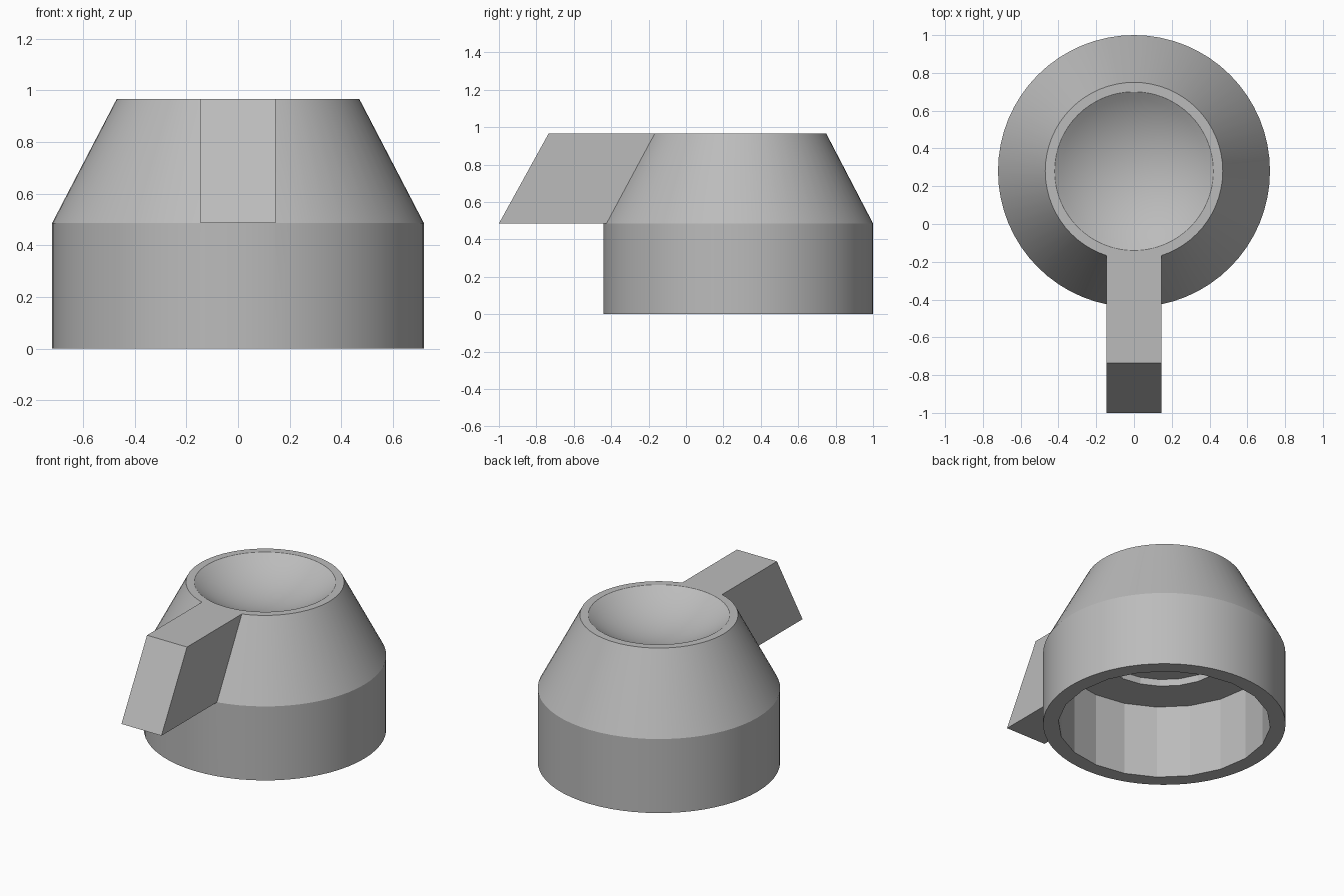
import bpy, bmesh, math
from mathutils import Matrix

cube = bpy.data.objects.get("Cube")
if cube:
    bpy.data.objects.remove(cube, do_unlink=True)

CENTRE_Y = 0.28
RADIUS, TOP_RADIUS, DISH_RADIUS = 0.72, 0.47, 0.42
SHOULDER, TOP = 0.485, 0.965
DISH_DEPTH = 0.14

grey = bpy.data.materials.new("plain grey")
grey.use_nodes = True
colour = (0.5, 0.5, 0.5, 1)
grey.diffuse_color = colour
grey.node_tree.nodes["Principled BSDF"].inputs["Base Color"].default_value = colour


def finish(name, bm):
    bmesh.ops.remove_doubles(bm, verts=bm.verts, dist=1e-5)
    bmesh.ops.recalc_face_normals(bm, faces=bm.faces)
    mesh = bpy.data.meshes.new(name)
    bm.to_mesh(mesh)
    bm.free()
    obj = bpy.data.objects.new(name, mesh)
    bpy.context.collection.objects.link(obj)
    mesh.materials.append(grey)
    return obj


def lathe(name, profile, sides):
    """Spin an (r, z) profile about the knob axis."""
    bm = bmesh.new()
    verts = [bm.verts.new((r, 0, z)) for r, z in profile]
    edges = [bm.edges.new(pair) for pair in zip(verts, verts[1:])]
    bmesh.ops.spin(bm, geom=verts + edges, cent=(0, 0, 0), axis=(0, 0, 1),
                   angle=math.tau, steps=sides, use_merge=True)
    bmesh.ops.translate(bm, verts=bm.verts, vec=(0, CENTRE_Y, 0))
    return finish(name, bm)


def combine(target, other, operation):
    mod = target.modifiers.new(other.name, 'BOOLEAN')
    mod.operation, mod.solver, mod.object = operation, 'EXACT', other
    bpy.context.view_layer.objects.active = target
    bpy.ops.object.modifier_apply(modifier=mod.name)
    bpy.data.objects.remove(other, do_unlink=True)


# Cylinder, tapered shoulder and spherical finger dish
ball = (DISH_RADIUS ** 2 + DISH_DEPTH ** 2) / (2 * DISH_DEPTH)
sweep = math.asin(DISH_RADIUS / ball)
dish = []
for i in range(10, -1, -1):
    a = sweep * i / 10
    dish.append((ball * math.sin(a), TOP - DISH_DEPTH + ball * (1 - math.cos(a))))
body = lathe("knob_body", [(0, 0), (RADIUS, 0), (RADIUS, SHOULDER),
                           (TOP_RADIUS, TOP)] + dish, 64)

# Stepped hollow underneath
hollow = lathe("hollow_cutter", [(0, -0.1), (0.63, -0.1), (0.63, 0.48),
                                 (0.38, 0.48), (0.38, 0.525), (0, 0.525)], 20)
combine(body, hollow, 'DIFFERENCE')

# Slanted pointer at the front
bm = bmesh.new()
side = [(-1, SHOULDER), (-0.41, SHOULDER), (-0.163, TOP), (-0.735, TOP)]
face = bm.faces.new([bm.verts.new((-0.145, y, z)) for y, z in side])
ext = bmesh.ops.extrude_face_region(bm, geom=[face])
bmesh.ops.translate(bm, vec=(0.29, 0, 0),
                    verts=[g for g in ext["geom"] if isinstance(g, bmesh.types.BMVert)])
combine(body, finish("pointer", bm), 'UNION')

# Smooth walls, crisp edges
bpy.ops.object.select_all(action='DESELECT')
body.select_set(True)
bpy.context.view_layer.objects.active = body
bpy.ops.object.shade_smooth_by_angle(angle=math.radians(15))
